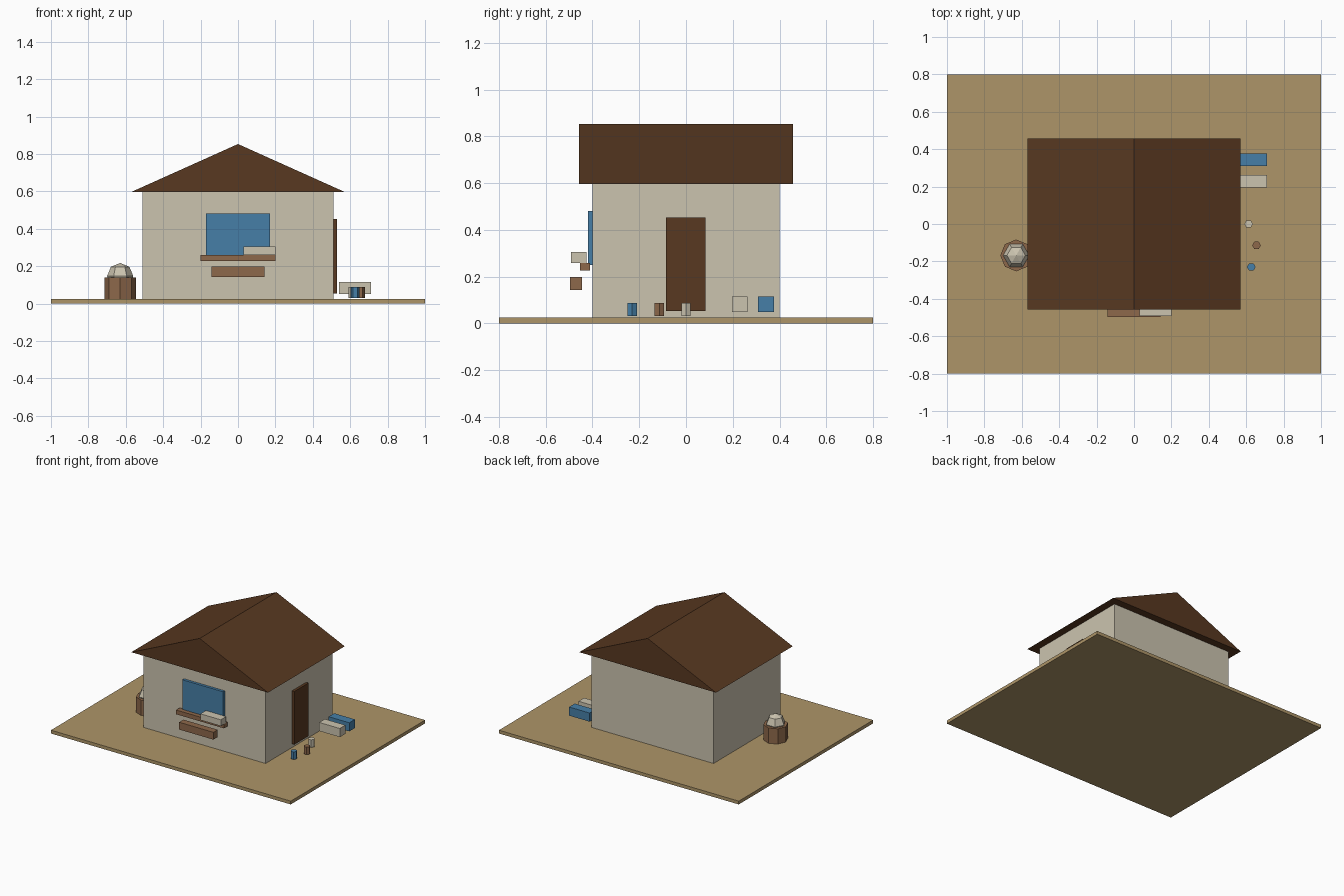
import bpy
import bmesh
from math import pi
from mathutils import Matrix, Vector

if "Cube" in bpy.data.objects:
    bpy.data.objects.remove(bpy.data.objects["Cube"], do_unlink=True)


def material(name, r, g, b):
    mat = bpy.data.materials.new(name)
    mat.use_nodes = True
    mat.diffuse_color = (r, g, b, 1)
    mat.node_tree.nodes["Principled BSDF"].inputs["Base Color"].default_value = (r, g, b, 1)
    return mat


sand = material("sand", 0.42, 0.30, 0.14)
cream = material("cream plaster", 0.60, 0.55, 0.43)
dark = material("dark brown wood", 0.098, 0.040, 0.015)
wood = material("light brown wood", 0.27, 0.14, 0.07)
blue = material("blue", 0.061, 0.212, 0.39)


def finish(name, bm, mat):
    bmesh.ops.recalc_face_normals(bm, faces=bm.faces)
    mesh = bpy.data.meshes.new(name)
    bm.to_mesh(mesh)
    bm.free()
    mesh.materials.append(mat)
    obj = bpy.data.objects.new(name, mesh)
    bpy.context.collection.objects.link(obj)
    return obj


def box(name, mat, xs, ys, zs):
    """Box given by its extent along each axis."""
    bm = bmesh.new()
    bmesh.ops.create_cube(bm, size=1)
    ext = (xs, ys, zs)
    for v in bm.verts:
        v.co = Vector([(a + b) / 2 + c * (b - a) for (a, b), c in zip(ext, v.co)])
    return finish(name, bm, mat)


def cylinder(name, mat, x, y, radius, z0, z1, sides):
    """Upright prism with a corner on the y axis."""
    bm = bmesh.new()
    place = Matrix.Translation((x, y, (z0 + z1) / 2)) @ Matrix.Rotation(pi / 2, 4, "Z")
    bmesh.ops.create_cone(bm, cap_ends=True, segments=sides, radius1=radius,
                          radius2=radius, depth=z1 - z0, matrix=place)
    return finish(name, bm, mat)


# Ground and house body
box("ground", sand, (-1, 1), (-0.8, 0.8), (0, 0.025))
box("walls", cream, (-0.51, 0.51), (-0.4, 0.4), (0.025, 0.6))

# Gabled roof: triangle extruded front to back
bm = bmesh.new()
gable = bm.faces.new([bm.verts.new(p) for p in
                      ((-0.57, -0.457, 0.597), (0.57, -0.457, 0.597), (0, -0.457, 0.853))])
back = bmesh.ops.extrude_face_region(bm, geom=[gable], use_keep_orig=True)
bmesh.ops.translate(bm, vec=(0, 0.914, 0),
                    verts=[g for g in back["geom"] if isinstance(g, bmesh.types.BMVert)])
finish("roof", bm, dark)

# Door on the side, window with sill and shelf on the front
box("door", dark, (0.508, 0.53), (-0.085, 0.083), (0.053, 0.453))
box("window", blue, (-0.17, 0.17), (-0.42, -0.398), (0.25, 0.482))
box("window_sill", wood, (-0.2, 0.2), (-0.453, -0.41), (0.227, 0.259))
box("sill_cushion", cream, (0.03, 0.2), (-0.491, -0.426), (0.259, 0.306))
box("front_shelf", wood, (-0.143, 0.142), (-0.496, -0.445), (0.143, 0.198))

# Crates beside the house
box("cream_crate", cream, (0.54, 0.712), (0.196, 0.263), (0.05, 0.115))
box("blue_crate", blue, (0.54, 0.712), (0.309, 0.376), (0.05, 0.115))

# Small pots by the door
for name, mat, x, y in (("blue_pot", blue, 0.627, -0.23),
                        ("brown_pot", wood, 0.655, -0.114),
                        ("cream_pot", cream, 0.613, 0)):
    cylinder(name, mat, x, y, 0.023, 0.031, 0.088, 6)

# Barrel with a faceted ball on top
cylinder("barrel", wood, -0.63, -0.168, 0.085, 0.025, 0.14, 8)
bm = bmesh.new()
bmesh.ops.create_uvsphere(
    bm, u_segments=6, v_segments=4, radius=0.07,
    matrix=Matrix.Translation((-0.63, -0.168, 0.147)) @ Matrix.Rotation(pi / 2, 4, "Z"))
finish("barrel_ball", bm, cream)
